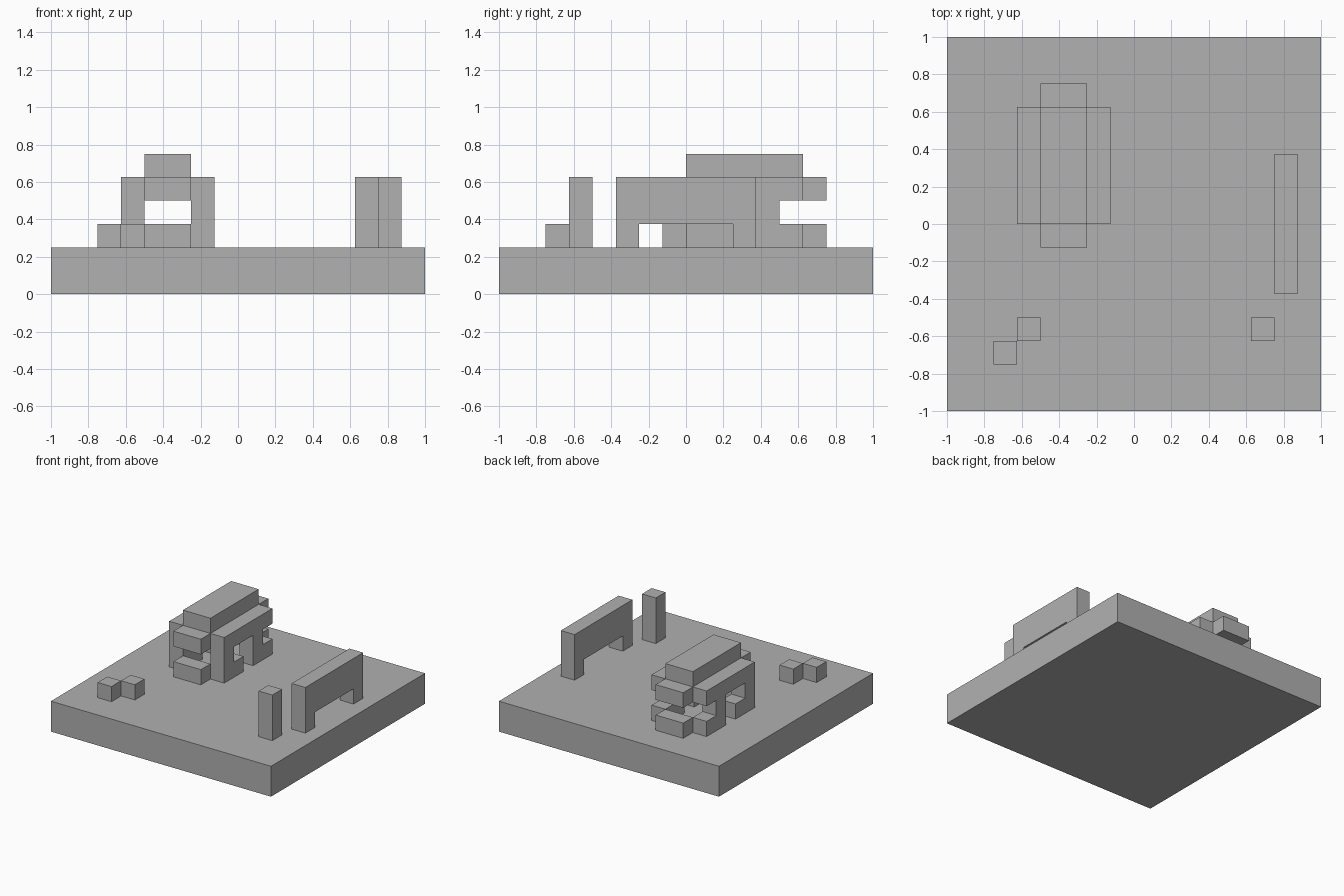
import bpy
import bmesh
from mathutils import Vector

U = 0.125      # block size
GROUND = 2     # top of the base, in blocks

old = bpy.data.objects.get("Cube")
if old:
    bpy.data.objects.remove(old, do_unlink=True)

# Single stone colour
stone = bpy.data.materials.new("stone_grey")
stone.use_nodes = True
stone.diffuse_color = (0.44, 0.44, 0.44, 1)
bsdf = next(n for n in stone.node_tree.nodes if n.type == "BSDF_PRINCIPLED")
bsdf.inputs["Base Color"].default_value = stone.diffuse_color
bsdf.inputs["Roughness"].default_value = 0.9


def slab(name, x0, x1, outline):
    """Extrude a side outline of (y, z) block corners from x0 to x1."""
    bm = bmesh.new()
    face = bm.faces.new([bm.verts.new((x0 * U, y * U, z * U)) for y, z in outline])
    moved = bmesh.ops.extrude_face_region(bm, geom=[face])["geom"]
    verts = [g for g in moved if isinstance(g, bmesh.types.BMVert)]
    bmesh.ops.translate(bm, verts=verts, vec=Vector(((x1 - x0) * U, 0, 0)))
    bmesh.ops.recalc_face_normals(bm, faces=bm.faces)
    mesh = bpy.data.meshes.new(name)
    bm.to_mesh(mesh)
    bm.free()
    mesh.materials.append(stone)
    obj = bpy.data.objects.new(name, mesh)
    bpy.context.collection.objects.link(obj)
    return obj


def box(name, x, y, z):
    """Box from (min, max) block ranges."""
    return slab(name, x[0], x[1], [(y[0], z[0]), (y[1], z[0]), (y[1], z[1]), (y[0], z[1])])


def raised(outline):
    return [(y, z + GROUND) for y, z in outline]


# Base
box("base", (-8, 8), (-8, 8), (0, GROUND))

# Hollow ruin: two side walls with a stepped window and a rear notch
wall = raised([(0, 0), (2, 0), (2, 1), (1, 1), (1, 2), (3, 2), (3, 0),
               (5, 0), (5, 1), (4, 1), (4, 2), (5, 2), (5, 3), (0, 3)])
for side, x in (("right", -5), ("left", -2)):
    slab("ruin_wall_" + side, x, x + 1, wall)

# Sills and lintels across both ends, and the roof
for end, y in (("front", -1), ("back", 5)):
    for part, z in (("sill", 2), ("lintel", 4)):
        box(f"ruin_{end}_{part}", (-4, -2), (y, y + 1), (z, z + 1))
box("ruin_roof", (-4, -2), (0, 5), (5, 6))

# Free-standing arch and post
slab("arch", 6, 7, raised([(-3, 0), (-2, 0), (-2, 1), (2, 1),
                           (2, 0), (3, 0), (3, 3), (-3, 3)]))
box("post", (5, 6), (-5, -4), (2, 5))

# Loose stones
for name, x, y in (("loose_stone_inner", -5, -5), ("loose_stone_outer", -6, -6)):
    box(name, (x, x + 1), (y, y + 1), (2, 3))
